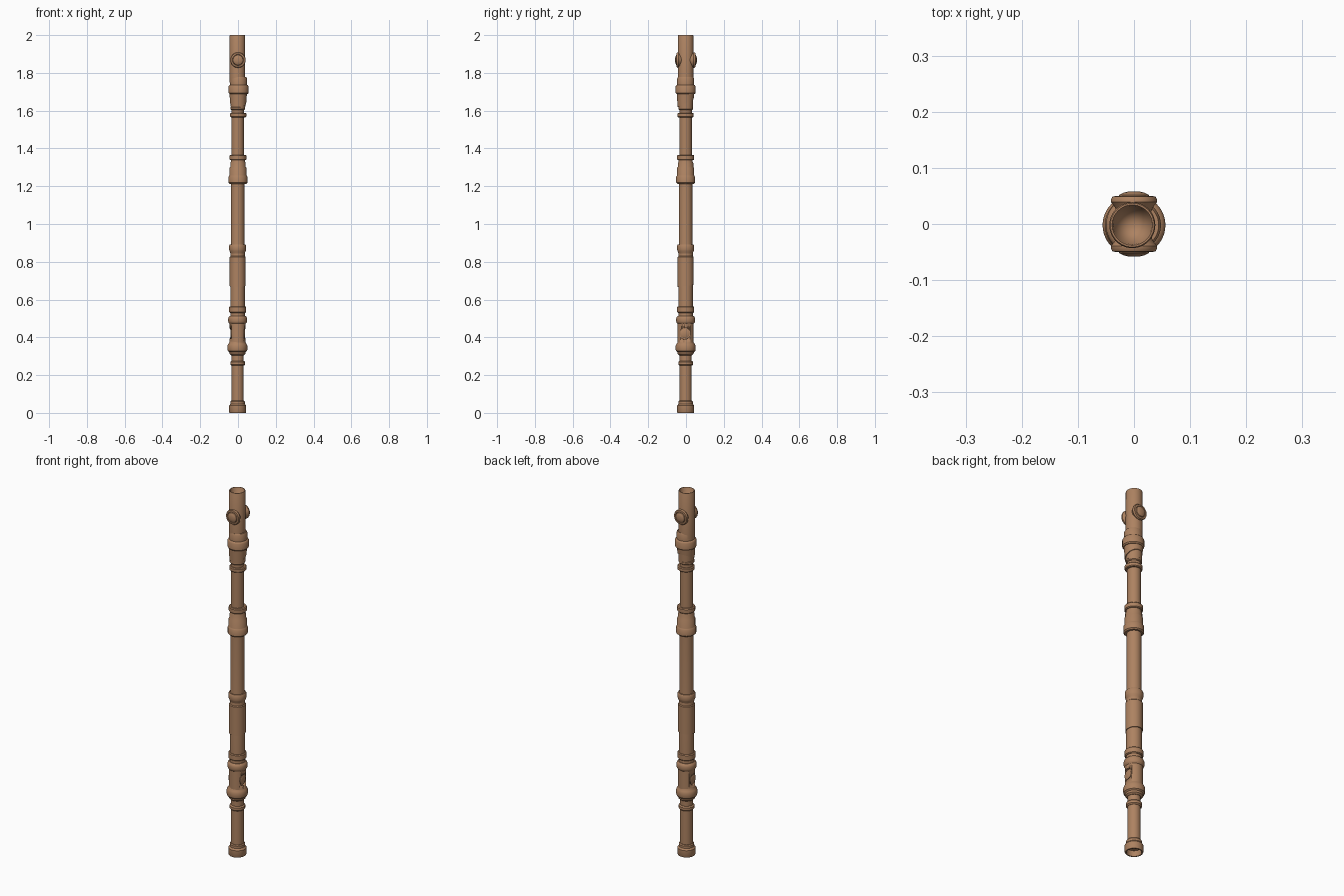
import bpy, bmesh, math
from mathutils import Matrix, Vector

if "Cube" in bpy.data.objects:
    bpy.data.objects.remove(bpy.data.objects["Cube"])

wood = bpy.data.materials.new("warm_brown")
wood.diffuse_color = (0.42, 0.225, 0.12, 1)
wood.use_nodes = True
wood.node_tree.nodes["Principled BSDF"].inputs["Base Color"].default_value = wood.diffuse_color
SEG = 48


def lathe(name, prof, cx=-0.002, cy=-0.002, matrix=None, slant=0.0, slant_z=0.0):
    """Spin an (r, z) profile; points on r = 0 close the ends. Slant tilts the low edge."""
    bm = bmesh.new()
    rings = []
    for r, z in prof:
        if r == 0:
            rings.append([bm.verts.new((0, 0, z))])
            continue
        ring = []
        for i in range(SEG):
            a = 2 * math.pi * i / SEG
            y = r * math.sin(a)
            dz = slant * y if z <= slant_z else 0
            ring.append(bm.verts.new((r * math.cos(a), y, z + dz)))
        rings.append(ring)
    for a, b in zip(rings, rings[1:]):
        for i in range(SEG):
            j = (i + 1) % SEG
            if len(a) == 1:
                bm.faces.new((a[0], b[j], b[i]))
            elif len(b) == 1:
                bm.faces.new((a[i], a[j], b[0]))
            else:
                bm.faces.new((a[i], a[j], b[j], b[i]))
    bmesh.ops.recalc_face_normals(bm, faces=bm.faces)
    if matrix:
        bm.transform(matrix)
    bm.transform(Matrix.Translation((cx, cy, 0)))
    me = bpy.data.meshes.new(name)
    bm.to_mesh(me)
    bm.free()
    ob = bpy.data.objects.new(name, me)
    bpy.context.collection.objects.link(ob)
    me.materials.append(wood)
    bpy.context.view_layer.objects.active = ob
    bpy.ops.object.select_all(action='DESELECT')
    ob.select_set(True)
    bpy.ops.object.shade_smooth_by_angle(angle=math.radians(35))
    return ob


def solid(name, pts, **kw):
    return lathe(name, [(0, pts[0][1])] + pts + [(0, pts[-1][1])], **kw)


def band(name, r, z0, z1, b=0.004, **kw):
    """Collar with bevelled edges."""
    return solid(name, [(r - b, z0), (r, z0 + b), (r, z1 - b), (r - b, z1)], **kw)


# hollow foot and lower tube
lathe("foot", [(0, 0.03), (0.035, 0.03), (0.037, 0), (0.043, 0), (0.045, 0.004),
               (0.045, 0.038), (0.04, 0.045), (0.038, 0.047), (0.038, 0.06),
               (0.034, 0.065), (0, 0.065)])
solid("lower_tube", [(0.032, 0.05), (0.032, 0.32)])
band("lower_ring", 0.039, 0.25, 0.276, 0.006)

# side-port section
solid("port_collar", [(0.034, 0.305), (0.042, 0.312), (0.044, 0.322), (0.051, 0.328),
                      (0.053, 0.336), (0.053, 0.354), (0.049, 0.364), (0.043, 0.373),
                      (0.042, 0.38)], cx=-0.003)
body = solid("port_body", [(0.043, 0.36), (0.043, 0.49)])
for s in (-1, 1):
    turn = Matrix.Rotation(s * math.pi / 2, 4, 'Y')
    cut = solid("port_cutter", [(0.03, 0.033), (0.03, 0.08)],
                matrix=Matrix.Translation((0, -0.004, 0.42)) @ turn)
    cut.hide_render = True
    cut.hide_viewport = True
    mod = body.modifiers.new("port", 'BOOLEAN')
    mod.operation = 'DIFFERENCE'
    mod.solver = 'EXACT'
    mod.object = cut
    # domed plug seated in the port
    solid("port_plug", [(0.024, 0.03), (0.024, 0.036), (0.018, 0.039)],
          matrix=Matrix.Translation((0, -0.004, 0.42)) @ turn)
solid("port_top_collar", [(0.043, 0.472), (0.048, 0.478), (0.05, 0.484), (0.05, 0.5),
                          (0.047, 0.508), (0.041, 0.514)])

# middle tube with sleeve and rings
solid("middle_tube", [(0.038, 0.49), (0.038, 0.86), (0.0355, 0.89), (0.0355, 1.23)])
band("middle_low_ring", 0.045, 0.53, 0.564, 0.004)
solid("middle_sleeve", [(0.042, 0.672), (0.042, 0.826), (0.038, 0.83)],
      slant=0.12, slant_z=0.7)
solid("middle_high_ring", [(0.038, 0.845), (0.043, 0.858), (0.0445, 0.863),
                           (0.0445, 0.886), (0.041, 0.892)])

# upper joint, stepped
solid("joint", [(0.044, 1.213), (0.05, 1.219), (0.05, 1.25), (0.046, 1.256),
                (0.045, 1.258), (0.045, 1.297), (0.041, 1.303), (0.041, 1.322),
                (0.037, 1.33), (0.037, 1.345)], cx=0)
band("joint_ring", 0.045, 1.338, 1.366, 0.004, cx=0)

# slim upper tube
solid("upper_tube", [(0.033, 1.35), (0.033, 1.63)])
band("upper_ring", 0.043, 1.565, 1.588, 0.004, cx=0.001)
band("upper_lip", 0.039, 1.604, 1.622, 0.004)

# head socket with slanted sleeve
solid("socket", [(0.038, 1.615), (0.042, 1.7)], cx=0)
solid("socket_sleeve", [(0.0425, 1.64), (0.047, 1.7)], cx=0.001, slant=0.5, slant_z=1.65)
solid("socket_collar", [(0.048, 1.688), (0.053, 1.694), (0.053, 1.728), (0.049, 1.735),
                        (0.045, 1.737), (0.045, 1.77), (0.041, 1.778)], cx=0.003)

# open head tube with tapering bore
lathe("head_tube", [(0, 1.75), (0.041, 1.75), (0.041, 1.996), (0.039, 2.0),
                    (0.036, 2.0), (0.034, 1.996), (0, 1.8)], cx=-0.003)

# round buttons on front and back of the head
for s, name in ((1, "front_button"), (-1, "back_button")):
    m = Matrix.Translation((0, 0.002, 1.868)) @ Matrix.Rotation(s * math.pi / 2, 4, 'X')
    solid(name, [(0.03, 0.02), (0.034, 0.03), (0.041, 0.039), (0.041, 0.044), (0.038, 0.049),
                 (0.03, 0.05), (0.028, 0.048), (0.026, 0.052), (0.018, 0.056),
                 (0.009, 0.058)], cx=0, matrix=m)
